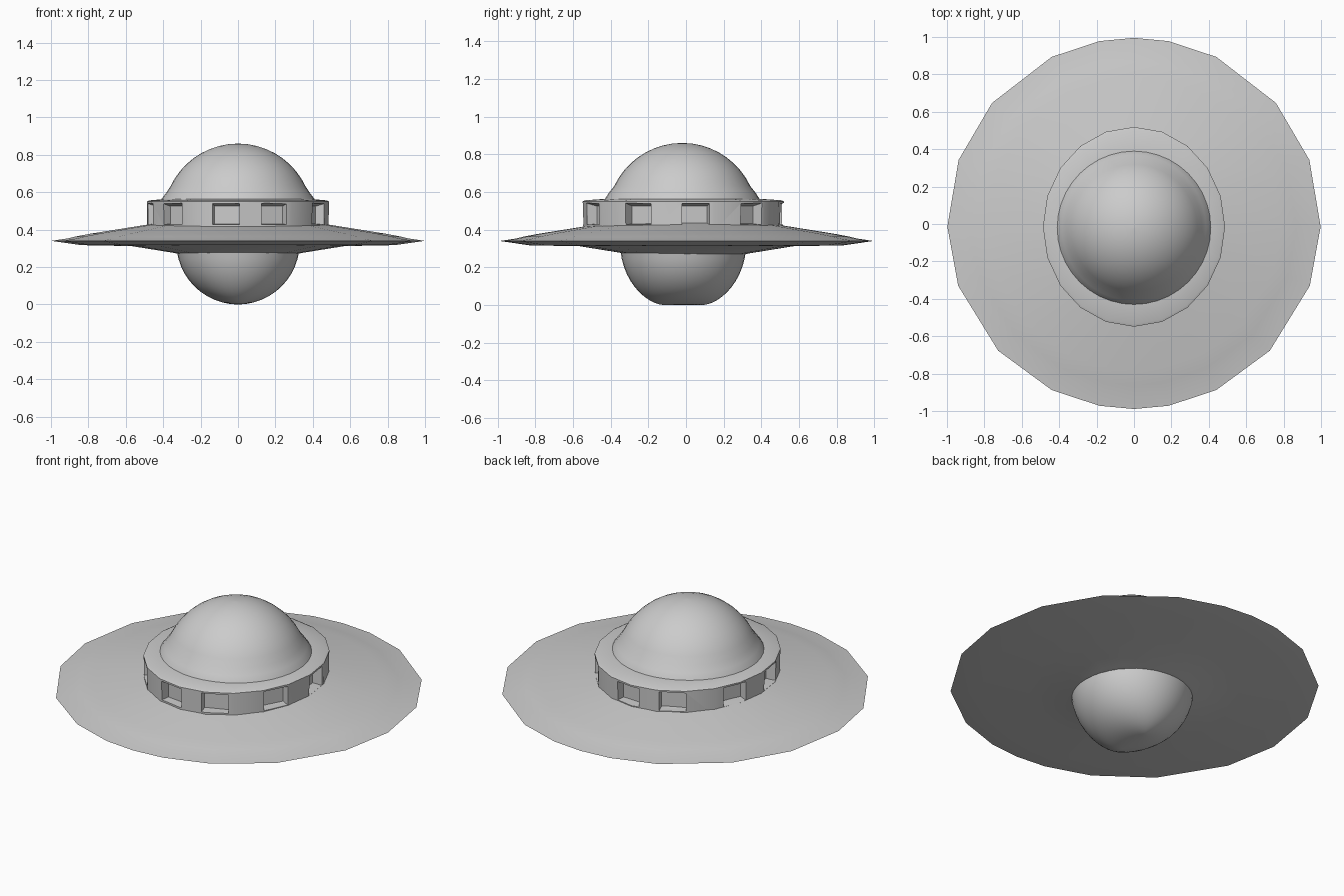
import bpy, bmesh
from math import sin, cos, radians, pi, sqrt

if "Cube" in bpy.data.objects:
    bpy.data.objects.remove(bpy.data.objects["Cube"])


def even(n):
    return [360 * i / n for i in range(n)]


def loft(name, rows, angles, cy=0.0, smooth=35):
    """Closed solid from stacked rings (x radius, y radius, z)."""
    bm = bmesh.new()
    rings = [[bm.verts.new((rx * cos(radians(a)), cy + ry * sin(radians(a)), z))
              for a in angles] for rx, ry, z in rows]
    n = len(angles)
    for lo, hi in zip(rings, rings[1:]):
        for i in range(n):
            j = (i + 1) % n
            bm.faces.new((lo[i], lo[j], hi[j], hi[i]))
    bm.faces.new(rings[0][::-1])
    bm.faces.new(rings[-1])
    bmesh.ops.recalc_face_normals(bm, faces=bm.faces)
    return finish(name, bm, smooth)


def finish(name, bm, smooth=None):
    me = bpy.data.meshes.new(name)
    bm.to_mesh(me)
    bm.free()
    ob = bpy.data.objects.new(name, me)
    bpy.context.collection.objects.link(ob)
    if smooth:
        bpy.ops.object.select_all(action='DESELECT')
        ob.select_set(True)
        bpy.context.view_layer.objects.active = ob
        bpy.ops.object.shade_smooth_by_angle(angle=radians(smooth))
    return ob


# Saucer disc: uneven faceted outline, mirrored left to right
right = [-79.3, -63.8, -43.3, -19.6, -1, 20, 40.5, 63.8, 79.3]
outline = [-90] + right + [90] + [180 - a for a in reversed(right)]
disc = [(0.29, 0.265), (0.34, 0.275), (0.57, 0.312), (0.84, 0.317), (0.998, 0.34),
        (0.91, 0.353), (0.87, 0.363), (0.79, 0.378), (0.49, 0.426), (0.40, 0.44)]
loft("saucer_disc", [(r, r * 0.994, z) for r, z in disc], outline, 0.003, 50)

# Cabin ring, slightly longer front to back
ring = loft("cabin_ring",
            [(0.485, 0.53, 0.39), (0.487, 0.534, 0.55),
             (0.475, 0.52, 0.556), (0.38, 0.39, 0.565)],
            even(20), -0.015, 30)

# Window recesses: tapered cutters around the ring
bm = bmesh.new()
for deg in (-97, -68, -29, 8, 46, 87, 116, 157, 193, 226):
    a = radians(deg)
    rad = 1 / sqrt((cos(a) / 0.487) ** 2 + (sin(a) / 0.534) ** 2)
    ends = []
    for r, w, z0, z1 in ((rad - 0.06, 0.068, 0.43, 0.525),
                         (rad + 0.03, 0.078, 0.425, 0.55)):
        ends.append([bm.verts.new((r * cos(a) - s * w * sin(a),
                                   r * sin(a) + s * w * cos(a) - 0.015, z))
                     for s, z in ((-1, z0), (1, z0), (1, z1), (-1, z1))])
    inner, outer = ends
    bm.faces.new(inner[::-1])
    bm.faces.new(outer)
    for i in range(4):
        j = (i + 1) % 4
        bm.faces.new((inner[i], inner[j], outer[j], outer[i]))
bmesh.ops.recalc_face_normals(bm, faces=bm.faces)
cutter = finish("window_cutter", bm)
mod = ring.modifiers.new("windows", 'BOOLEAN')
mod.operation = 'DIFFERENCE'
mod.solver = 'EXACT'
mod.object = cutter
bpy.context.view_layer.objects.active = ring
bpy.ops.object.modifier_apply(modifier=mod.name)
bpy.data.objects.remove(cutter)

# Dome: part sphere with a small flare where it meets the ring
rows = [(0.42, 0.42, 0.54), (0.412, 0.412, 0.56), (0.385, 0.39, 0.595)]
for i in range(10):
    t = radians(25 + 64.5 * i / 9)
    rows.append((0.40 * cos(t), 0.40 * cos(t), 0.46 + 0.40 * sin(t)))
loft("dome", rows, even(40), -0.02)

# Lower bowl: round across, flattened front to back at the bottom
rows = [(0.01, 0.10, 0.0)]
for i in range(1, 12):
    t = (pi / 2) * i / 12
    rows.append((0.33 * sin(t), 0.335 * (0.30 + 0.70 * sin(t) ** 1.15), 0.33 * (1 - cos(t))))
loft("lower_bowl", rows, even(40), -0.015, 50)
